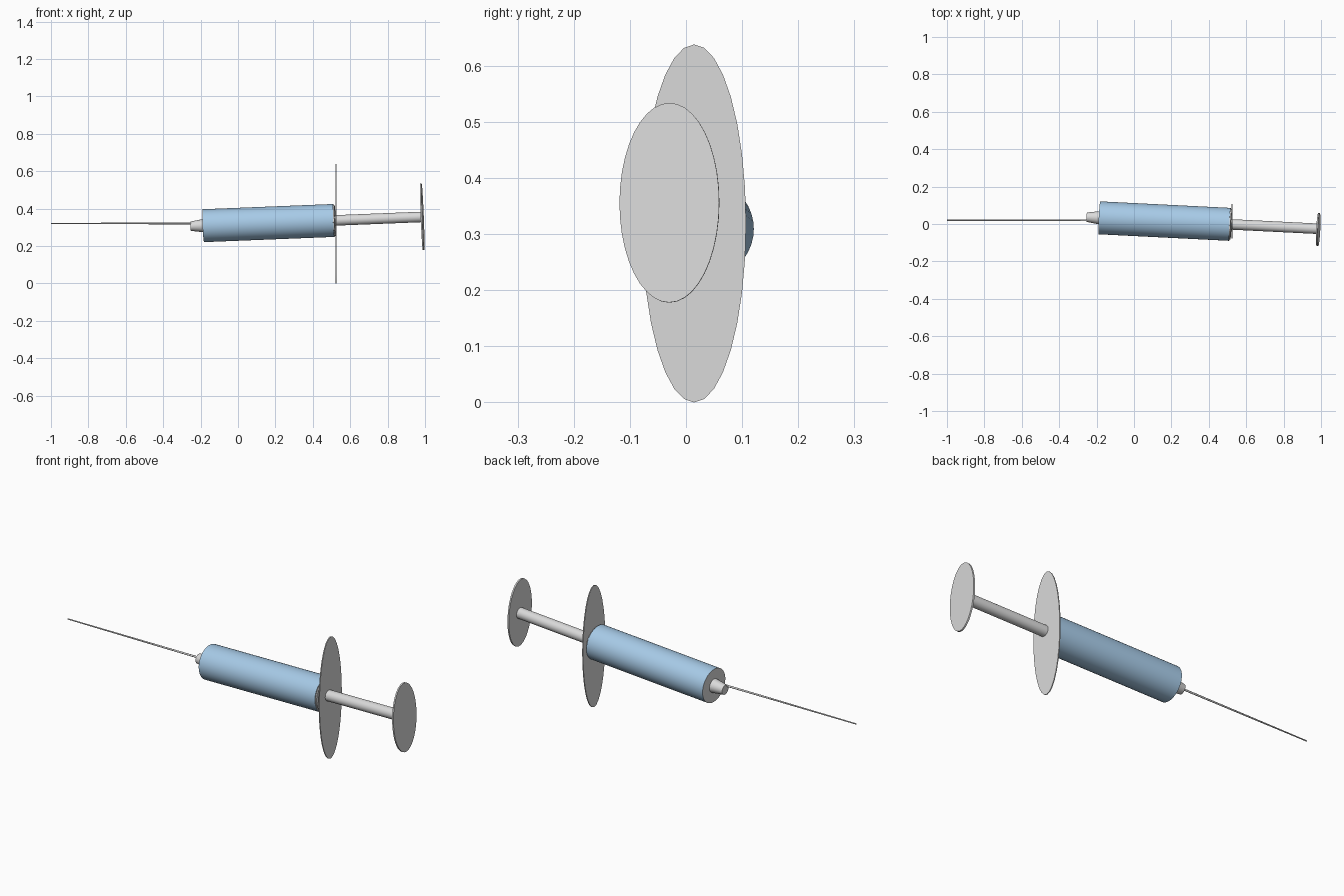
import bpy, bmesh, math
from mathutils import Vector, Matrix

if "Cube" in bpy.data.objects:
    bpy.data.objects.remove(bpy.data.objects["Cube"])

# Colours
def material(name, rgb):
    m = bpy.data.materials.new(name)
    m.diffuse_color = (*rgb, 1)
    m.use_nodes = True
    m.node_tree.nodes["Principled BSDF"].inputs["Base Color"].default_value = m.diffuse_color
    return m

GREY = material("light_grey", (0.70, 0.70, 0.70))
BLUE = material("pale_blue", (0.39, 0.60, 0.81))

# Slightly tilted centre line shared by barrel, nozzle and plunger
START = Vector((-0.185, 0.033, 0.309))
END = Vector((0.515, -0.002, 0.337))
SLOPE = (END - START) / (END.x - START.x)

def on_axis(x):
    return START + SLOPE * (x - START.x)

def rod(name, a, b, r1, r2, sides=32, stretch=1.0, caps=None, mat=GREY, inward=False):
    """Round or upright-oval solid from a to b; caps gives the ends another colour.
    inward turns the curved wall to face the hollow inside."""
    a, b = Vector(a), Vector(b)
    axis = (b - a).normalized()
    side = Vector((0, 0, 1)).cross(axis).normalized()
    up = axis.cross(side)
    frame = Matrix((side, up, axis)).transposed().to_4x4()
    bm = bmesh.new()
    bmesh.ops.create_cone(bm, cap_ends=True, segments=sides, radius1=r1, radius2=r2,
                          depth=(b - a).length)
    bm.transform(Matrix.Translation((a + b) / 2) @ frame @ Matrix.Diagonal((1, stretch, 1, 1)))
    bm.normal_update()
    ends = [f for f in bm.faces if abs(f.normal.dot(axis)) > 0.9]
    walls = [f for f in bm.faces if f not in ends]
    if caps:
        for f in ends:
            f.material_index = 1
    if inward:
        bmesh.ops.split_edges(bm, edges=list({e for f in ends for e in f.edges}))
        bmesh.ops.reverse_faces(bm, faces=walls)
    mesh = bpy.data.meshes.new(name)
    bm.to_mesh(mesh)
    bm.free()
    mesh.materials.append(mat)
    if caps:
        mesh.materials.append(caps)
    obj = bpy.data.objects.new(name, mesh)
    bpy.context.collection.objects.link(obj)
    bpy.context.view_layer.objects.active = obj
    bpy.ops.object.select_all(action='DESELECT')
    obj.select_set(True)
    bpy.ops.object.shade_smooth_by_angle(angle=math.radians(35))
    return obj

# Needle, straight along x
rod("needle", (-1.0, 0.02, 0.321), (-0.22, 0.02, 0.321), 0.003, 0.005, 12, inward=True)

# Tapered nozzle in front of the barrel
rod("nozzle", on_axis(-0.253), on_axis(-0.18), 0.025, 0.036, 24, inward=True)

# Barrel with grey ends, and the collar behind it
rod("barrel", on_axis(-0.185), on_axis(0.513), 0.088, 0.088, 40, caps=GREY, mat=BLUE, inward=True)
rod("barrel_collar", on_axis(0.505), on_axis(0.519), 0.082, 0.082, 40, inward=True)

# Tall oval finger flange, exactly upright
rod("finger_flange", (0.522, 0.0145, 0.319), (0.527, 0.0145, 0.319), 0.0925, 0.0925, 32,
    stretch=0.319 / 0.0925)

# Plunger rod and its oval thumb rest
rod("plunger_rod", on_axis(0.50), on_axis(0.98), 0.028, 0.028, 24, inward=True)
rod("thumb_rest", on_axis(0.981) - Vector((0, 0.004, 0)), on_axis(0.989) - Vector((0, 0.004, 0)),
    0.089, 0.089, 40, stretch=2.0)
